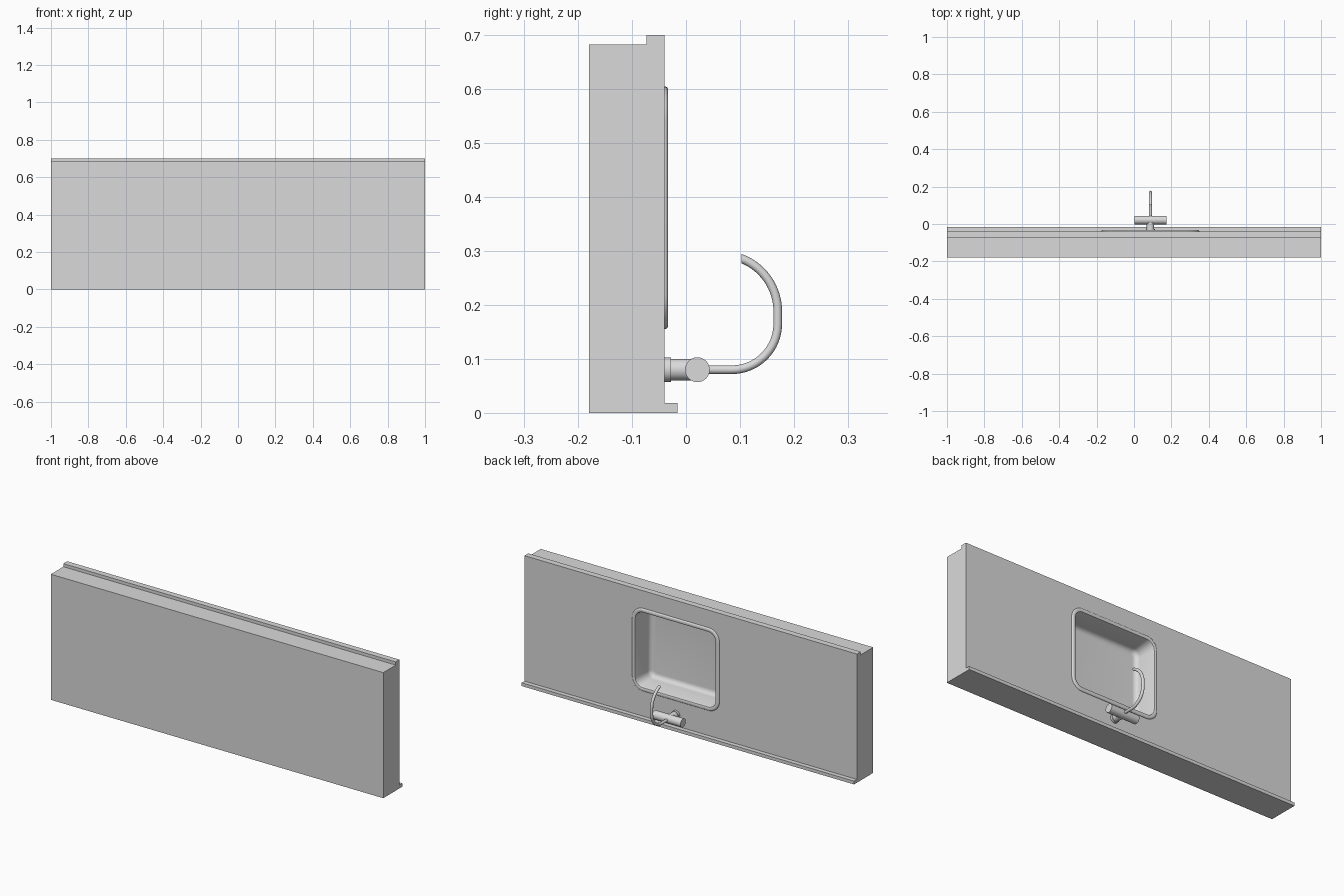
import bpy, bmesh, math
from mathutils import Vector

cube = bpy.data.objects.get("Cube")
if cube:
    bpy.data.objects.remove(cube, do_unlink=True)

grey = bpy.data.materials.new("light grey")
grey.use_nodes = True
grey.diffuse_color = (0.7, 0.7, 0.7, 1)
grey.node_tree.nodes["Principled BSDF"].inputs["Base Color"].default_value = (0.7, 0.7, 0.7, 1)


def loft(name, rings, smooth=True, cap_start=True, cap_end=True):
    """Skin a list of equal-length point rings and close the ends."""
    bm = bmesh.new()
    loops = [[bm.verts.new(p) for p in ring] for ring in rings]
    for a, b in zip(loops, loops[1:]):
        for i in range(len(a)):
            j = (i + 1) % len(a)
            bm.faces.new((a[i], a[j], b[j], b[i]))
    if cap_start:
        bm.faces.new(loops[0][::-1])
    if cap_end:
        bm.faces.new(loops[-1])
    bmesh.ops.recalc_face_normals(bm, faces=bm.faces)
    mesh = bpy.data.meshes.new(name)
    bm.to_mesh(mesh)
    bm.free()
    mesh.materials.append(grey)
    obj = bpy.data.objects.new(name, mesh)
    bpy.context.collection.objects.link(obj)
    bpy.ops.object.select_all(action="DESELECT")
    obj.select_set(True)
    bpy.context.view_layer.objects.active = obj
    if smooth:
        bpy.ops.object.shade_smooth_by_angle(angle=math.radians(35))
    return obj


def circle(centre, axis, radius, stretch=1.0, sides=32):
    """Ring about an axis; stretch scales it across the x direction."""
    axis = Vector(axis).normalized()
    u = Vector((0, 1, 0)) if abs(axis.x) > 0.9 else Vector((1, 0, 0))
    v = axis.cross(u)
    turns = [math.tau * i / sides for i in range(sides)]
    return [Vector(centre) + radius * (u * math.cos(t) + v * stretch * math.sin(t)) for t in turns]


def cylinder(name, start, end, radius):
    axis = Vector(end) - Vector(start)
    return loft(name, [circle(start, axis, radius), circle(end, axis, radius)])


SINK_X, SINK_Z = 0.088, 0.38
HALF_W, HALF_H = 0.262, 0.225


def rounded_rect(inset, y, steps=8):
    """Rounded rectangle in the plane of the worktop."""
    r = max(0.065 - inset, 0.02)
    w, h = HALF_W - inset - r, HALF_H - inset - r
    pts = []
    for k, (sx, sz) in enumerate(((1, 1), (-1, 1), (-1, -1), (1, -1))):
        for i in range(steps + 1):
            t = math.pi / 2 * (k + i / steps)
            pts.append((SINK_X + sx * w + r * math.cos(t), y, SINK_Z + sz * h + r * math.sin(t)))
    return pts


# Worktop slab with a raised lip on each long edge
profile = [(-0.18, 0), (-0.016, 0), (-0.016, 0.018), (-0.04, 0.018),
           (-0.04, 0.70), (-0.073, 0.70), (-0.073, 0.683), (-0.18, 0.683)]
worktop = loft("worktop", [[(x, y, z) for y, z in profile] for x in (-1, 1)], smooth=False)

# Opening for the basin
cutter = loft("basin_cutter", [rounded_rect(0.012, y) for y in (-0.168, 0.0)], smooth=False)
cutter.hide_render = True
cut = worktop.modifiers.new("basin_opening", "BOOLEAN")
cut.operation = "DIFFERENCE"
cut.solver = "EXACT"
cut.object = cutter
bpy.context.view_layer.objects.active = worktop
bpy.ops.object.modifier_apply(modifier=cut.name)
bpy.data.objects.remove(cutter, do_unlink=True)

# Sink: rounded rim, sloping wall, filleted floor
section = [(0, -0.041), (0, -0.038), (0.002, -0.035), (0.006, -0.033),
           (0.016, -0.033), (0.020, -0.035), (0.022, -0.04), (0.028, -0.13)]
FILLET = 0.025
for i in range(1, 7):
    t = math.pi / 2 * i / 6
    section.append((0.028 + FILLET * (1 - math.cos(t)), -0.13 - FILLET * math.sin(t)))
loft("sink", [rounded_rect(inset, y) for inset, y in section], cap_start=False)

# Tap mount and crossbar body
TX, TZ = SINK_X, 0.08
cylinder("tap_flange", (TX, -0.041, TZ), (TX, -0.028, TZ), 0.023)
cylinder("tap_neck", (TX, -0.03, TZ), (TX, 0.02, TZ), 0.02)
cylinder("tap_body", (TX - 0.085, 0.021, TZ), (TX + 0.085, 0.021, TZ), 0.023)

# Hooked spout: straight, lower arc, upper arc, square-cut mouth
path = [(0.03, TZ)]
for cy, cz, r, a0, a1 in ((0.085, 0.165, 0.085, -90, 0), (0.065, 0.188, 0.105, 0, 69)):
    for i in range(17):
        t = math.radians(a0 + (a1 - a0) * i / 16)
        path.append((cy + r * math.cos(t), cz + r * math.sin(t)))
points = [Vector((TX, y, z)) for y, z in path]
rings = []
for i, p in enumerate(points):
    tangent = points[min(i + 1, len(points) - 1)] - points[max(i - 1, 0)]
    rings.append(circle(p, tangent, 0.008, sides=20))
rings[-1] = circle(points[-1], (0, -1, 0), 0.008, stretch=1.07, sides=20)
loft("tap_spout", rings)
